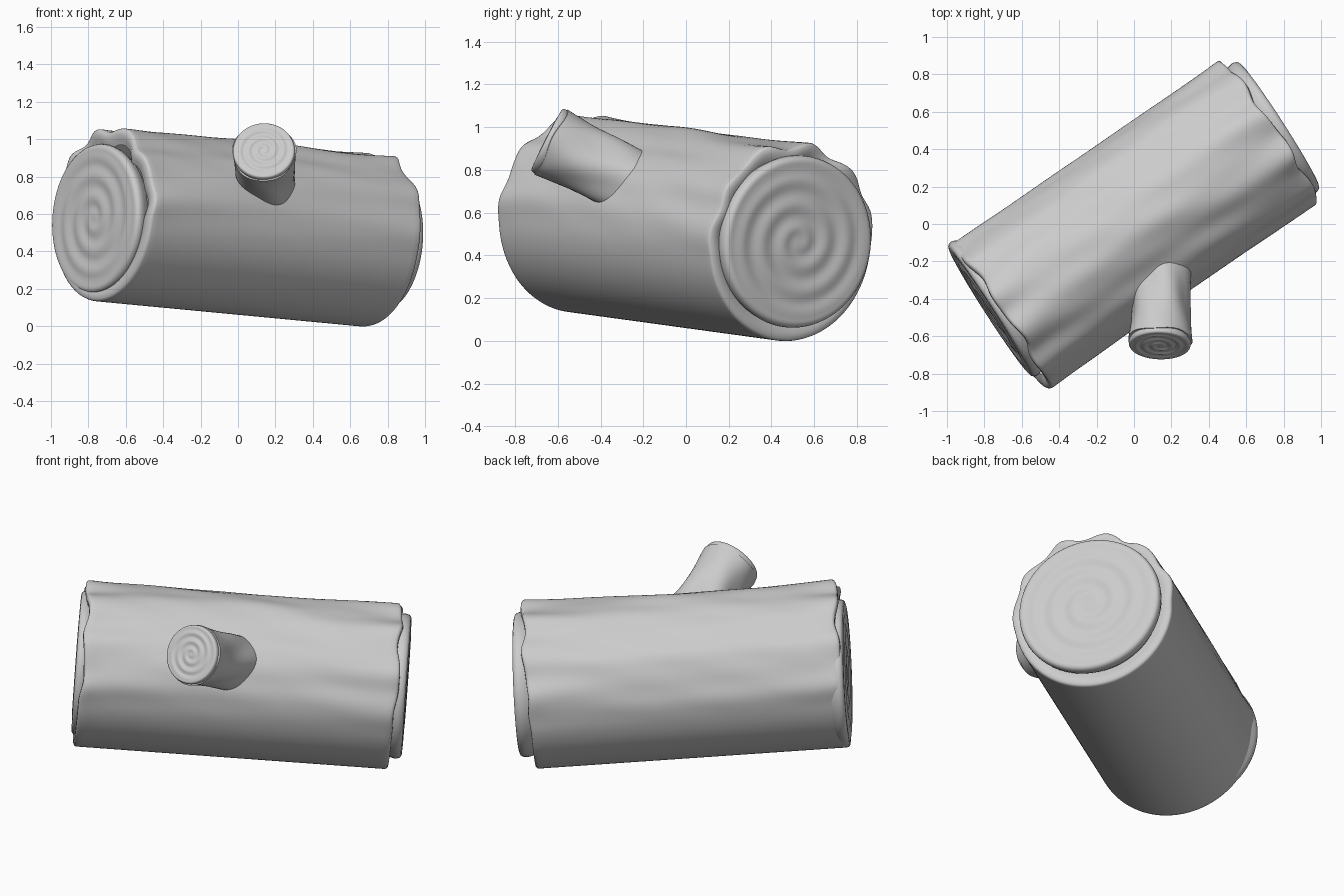
import bpy, bmesh
from math import sin, cos, pi, tau, radians, exp
from mathutils import Vector

if "Cube" in bpy.data.objects:
    bpy.data.objects.remove(bpy.data.objects["Cube"])

wood = bpy.data.materials.new("grey_wood")
wood.use_nodes = True
grey = (0.6, 0.6, 0.6, 1)
wood.diffuse_color = grey
wood.node_tree.nodes["Principled BSDF"].inputs["Base Color"].default_value = grey


def axis_frame(start, end):
    """Origin, axis, sideways and upward directions of a limb."""
    axis = (Vector(end) - Vector(start)).normalized()
    side = Vector((0, 0, 1)).cross(axis).normalized()
    return Vector(start), axis, side, axis.cross(side)


def lathe(name, frame, rows, cols, surface, angle):
    """Skin rings given by surface(row, theta) -> (distance along axis, radius)."""
    origin, axis, side, up = frame
    bm = bmesh.new()
    rings = []
    for i in range(rows):
        ring = []
        for k in range(cols):
            t = tau * k / cols
            s, r = surface(i, t)
            ring.append(bm.verts.new(origin + axis * s + (side * cos(t) + up * sin(t)) * r))
        rings.append(ring)
    for a, b in zip(rings, rings[1:]):
        for k in range(cols):
            n = (k + 1) % cols
            bm.faces.new((a[k], a[n], b[n], b[k]))
    bmesh.ops.remove_doubles(bm, verts=bm.verts, dist=1e-5)
    bmesh.ops.recalc_face_normals(bm, faces=bm.faces)
    mesh = bpy.data.meshes.new(name)
    bm.to_mesh(mesh)
    bm.free()
    mesh.materials.append(wood)
    obj = bpy.data.objects.new(name, mesh)
    bpy.context.collection.objects.link(obj)
    bpy.ops.object.select_all(action="DESELECT")
    obj.select_set(True)
    bpy.context.view_layer.objects.active = obj
    bpy.ops.object.shade_smooth_by_angle(angle=radians(angle))


def cut_face(name, frame, at, facing, radius, flatten, depth, turns, relief):
    """Sawn wood disc with a rounded rim and a shallow spiral grain."""
    steps = 44
    rim = [(0.97, 0.04), (0.988, 0.12), (0.998, 0.24), (1.0, 0.36), (0.985, 0.6), (0.93, 1.0)]

    def surface(i, t):
        oval = radius * (1 - flatten * sin(t) ** 2)
        if i < steps:
            q = 0.94 * i / (steps - 1)
            fade = min(1, q * 6) * min(1, (0.94 - q) * 5)
            h = relief * fade * sin(tau * turns * q - t * facing)
            return at + facing * h, oval * q
        q, d = rim[i - steps]
        return at - facing * d * depth, oval * q

    lathe(name, frame, steps + len(rim), 72, surface, 60)


# Main log bark: smooth underneath, lobed and ragged over the upper half
log = axis_frame((-0.73, -0.504, 0.588), (0.713, 0.496, 0.451))
log_length = 1.761
lip = [(0.02, 0.09), (0.008, 0.06), (0.0, 0.035), (0.002, 0.012), (0.008, 0.003)]
body_rows = 60


def upper(t):
    w = min(1, max(0, (sin(t) + 0.25) / 0.75))
    return w * w * (3 - 2 * w)


def lobes(u, t):
    ends = 0.15 + 0.85 * (exp(-u * 7) + exp(-(1 - u) * 7))
    big = cos(11 * (t - radians(75)) + sin(u * 4.2))
    fine = sin(7 * t + 5 * u) * 0.5 + sin(17 * t - 9 * u) * 0.3 * sin(u * 11 + 3 * t)
    crest = 0.012 * exp(-((t - radians(100) + 0.25 * sin(5 * u)) / 0.25) ** 2)
    front = 0.008 * exp(-((t - radians(165)) / 0.5) ** 2)
    return upper(t) * (0.01 + 0.014 * ends * big + 0.009 * fine + crest) + front


def ragged(t, phase):
    return upper(t) * (0.011 * sin(7 * t + phase) + 0.004 * sin(13 * t + phase))


def bark(i, t):
    a = upper(t) * 0.012 + ragged(t, 0.6)
    b = log_length + upper(t) * 0.01 + ragged(t, 2.0)
    last = len(lip) + body_rows
    if i < len(lip):
        inset, drop = lip[i]
        return a + inset, 0.455 + lobes(0, t) - drop
    if i >= last:
        inset, drop = lip[::-1][i - last]
        return b - inset, 0.455 + lobes(1, t) - drop
    u = (i - len(lip)) / (body_rows - 1)
    return a + 0.02 + (b - a - 0.04) * u, 0.455 + lobes(u, t)


lathe("log_bark", log, body_rows + 2 * len(lip), 144, bark, 65)

# Sawn ends of the heartwood
heart = axis_frame((-0.772, -0.468, 0.577), (0.772, 0.528, 0.463))
heart_length = 1.846
cut_face("right_cut_face", heart, 0.0, -1, 0.425, 0.06, 0.09, 3.5, 0.004)
cut_face("left_cut_face", heart, heart_length, 1, 0.412, 0.02, 0.11, 3.5, 0.004)

# Branch stub: slightly waisted, with a rolled rim round its cut face
stub = axis_frame((0.148, -0.25, 0.737), (0.138, -0.652, 0.942))
stub_length = 0.452
stub_rows = 24


def stub_bark(i, t):
    u = min(1, i / (stub_rows - 3))
    r = 0.158 - 0.009 * sin(pi * u) + 0.013 * u
    r += 0.006 * sin(5 * t + 4 * u) * sin(pi * u + 0.4) + 0.003 * sin(3 * t - 6 * u)
    edge = 0.006 * sin(4 * t + 1)
    if i > stub_rows - 3:
        k = i - (stub_rows - 3)
        return stub_length - 0.025 + edge - 0.008 * (k - 1), r - 0.016 * k
    return u * (stub_length - 0.03 + edge), r


lathe("branch_bark", stub, stub_rows, 60, stub_bark, 65)
cut_face("branch_cut_face", stub, stub_length, 1, 0.166, 0, 0.06, 3.5, 0.003)
